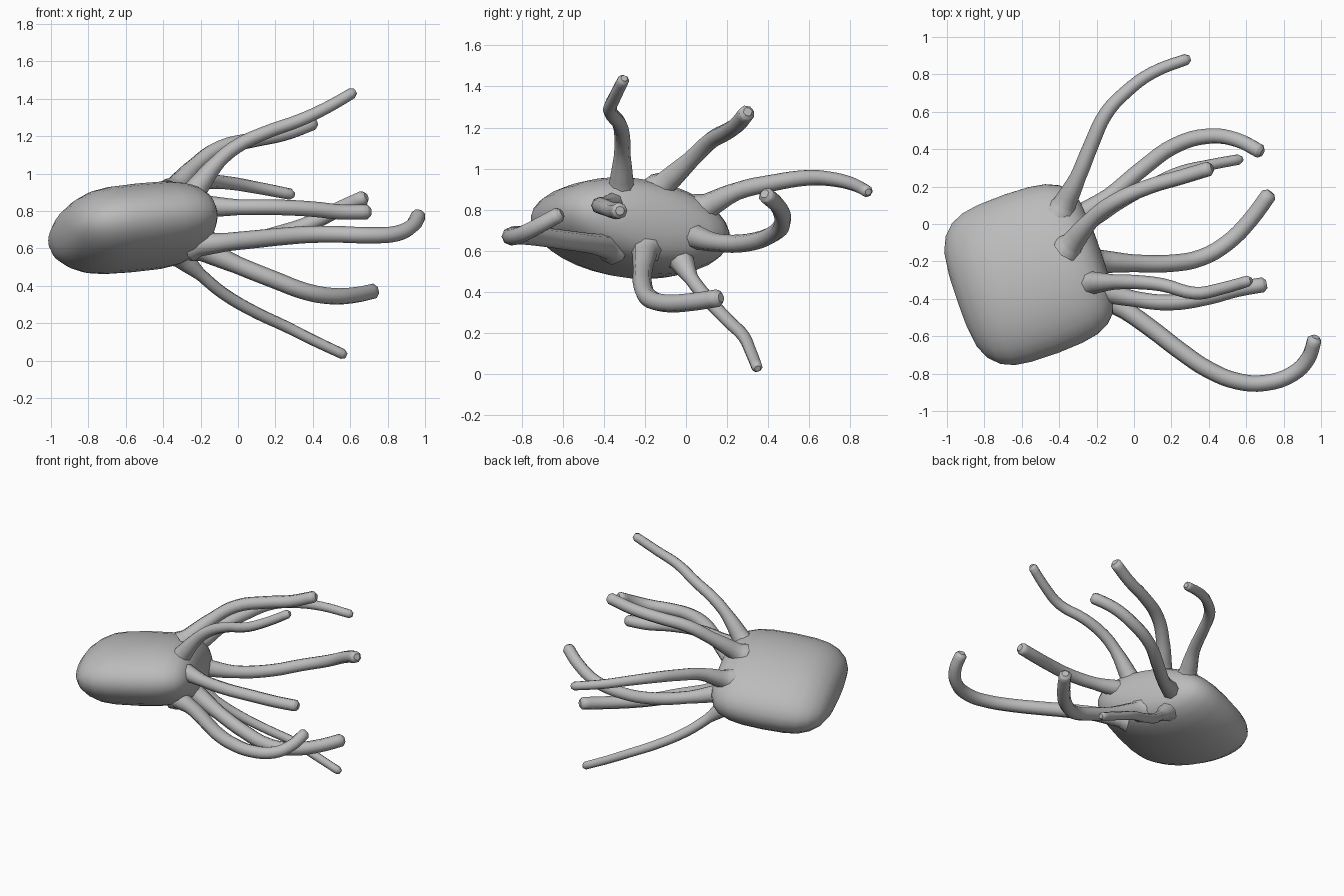
import bpy, bmesh, math
from mathutils import Vector, Matrix

if "Cube" in bpy.data.objects:
    bpy.data.objects.remove(bpy.data.objects["Cube"])

skin = bpy.data.materials.new("grey_skin")
skin.diffuse_color = (0.5, 0.5, 0.5, 1)
skin.use_nodes = True
skin.node_tree.nodes["Principled BSDF"].inputs["Base Color"].default_value = skin.diffuse_color


def smooth(obj, angle):
    bpy.ops.object.select_all(action='DESELECT')
    obj.select_set(True)
    bpy.context.view_layer.objects.active = obj
    bpy.ops.object.shade_smooth_by_angle(angle=math.radians(angle))


# Body: elliptical rings lofted along a tilted axis, with rounded ends
axis = Vector((0.94, 0.34, 0.09)).normalized()
side = Vector((-0.34, 0.94, -0.19))
side = (side - axis * side.dot(axis)).normalized()
up = axis.cross(side)
centre = Vector((-0.552, -0.267, 0.71))
# (distance along axis, width scale, thickness scale)
profile = [(-0.415, 0.35, 0.22), (-0.40, 0.60, 0.42), (-0.365, 0.77, 0.62),
           (-0.31, 0.89, 0.79), (-0.24, 0.96, 0.92), (-0.15, 0.99, 0.98),
           (0.0, 1.0, 1.0), (0.14, 0.985, 0.99), (0.23, 0.95, 0.94),
           (0.30, 0.88, 0.84), (0.345, 0.78, 0.70), (0.375, 0.62, 0.50),
           (0.39, 0.35, 0.25)]
SEG = 32
bm = bmesh.new()
rings = []
for t, w, h in profile:
    rings.append([bm.verts.new(centre + axis * t
                               + side * (0.455 * w * math.cos(a))
                               + up * (0.228 * h * math.sin(a)))
                  for a in (2 * math.pi * i / SEG for i in range(SEG))])
for r, s in zip(rings, rings[1:]):
    for i in range(SEG):
        j = (i + 1) % SEG
        bm.faces.new((r[i], r[j], s[j], s[i]))
for ring, t in ((rings[0], -0.42), (rings[-1], 0.395)):
    tip = bm.verts.new(centre + axis * t)
    for i in range(SEG):
        bm.faces.new((ring[i], ring[(i + 1) % SEG], tip))
bmesh.ops.recalc_face_normals(bm, faces=bm.faces)
mesh = bpy.data.meshes.new("body")
bm.to_mesh(mesh)
bm.free()
body = bpy.data.objects.new("body", mesh)
bpy.context.collection.objects.link(body)
mesh.materials.append(skin)
smooth(body, 60)


# Tentacle: round tube through the points, flared root and rounded tip
def tentacle(name, radius, tip_radius, pts):
    pts = [Vector(p) for p in pts]
    root = pts[0] + (pts[0] - pts[1]).normalized() * 0.05
    end_dir = (pts[-1] - pts[-2]).normalized()
    path = [root] + pts + [pts[-1] + end_dir * 0.02]
    n = len(pts)
    radii = [0.085, 0.062] + [radius + (tip_radius - radius) * i / (n - 1)
                              for i in range(1, n)] + [tip_radius * 0.55]
    cu = bpy.data.curves.new(name, 'CURVE')
    cu.dimensions = '3D'
    cu.bevel_depth = 1.0
    cu.bevel_resolution = 2
    cu.resolution_u = 4
    cu.use_fill_caps = True
    sp = cu.splines.new('BEZIER')
    sp.bezier_points.add(len(path) - 1)
    for b, p, r in zip(sp.bezier_points, path, radii):
        b.co = p
        b.radius = r
        b.handle_left_type = b.handle_right_type = 'AUTO'
    obj = bpy.data.objects.new(name, cu)
    bpy.context.collection.objects.link(obj)
    cu.materials.append(skin)
    bpy.ops.object.select_all(action='DESELECT')
    obj.select_set(True)
    bpy.context.view_layer.objects.active = obj
    bpy.ops.object.convert(target='MESH')
    smooth(bpy.context.object, 50)


tentacle("tentacle_top_front", 0.042, 0.03, [
    (-0.23, -0.315, 0.91), (-0.10, -0.31, 1.07), (0.0, -0.31, 1.15),
    (0.15, -0.325, 1.22), (0.33, -0.37, 1.285), (0.47, -0.345, 1.35),
    (0.61, -0.305, 1.43)])
tentacle("tentacle_top_back", 0.045, 0.04, [
    (-0.33, -0.10, 0.93), (-0.22, 0.03, 1.05), (-0.10, 0.12, 1.135),
    (0.08, 0.20, 1.18), (0.25, 0.25, 1.215), (0.40, 0.295, 1.27)])
tentacle("tentacle_far_back", 0.046, 0.03, [
    (-0.37, 0.11, 0.82), (-0.30, 0.25, 0.89), (-0.23, 0.42, 0.93),
    (-0.15, 0.59, 0.955), (-0.05, 0.70, 0.95), (0.10, 0.81, 0.925),
    (0.28, 0.88, 0.89)])
tentacle("tentacle_back", 0.045, 0.04, [
    (-0.29, 0.04, 0.67), (-0.13, 0.15, 0.64), (0.05, 0.30, 0.64),
    (0.22, 0.42, 0.68), (0.40, 0.47, 0.74), (0.55, 0.45, 0.815),
    (0.67, 0.39, 0.87)])
tentacle("tentacle_bottom_back", 0.036, 0.028, [
    (-0.30, -0.02, 0.55), (-0.20, 0.03, 0.46), (-0.08, 0.11, 0.36),
    (0.10, 0.21, 0.255), (0.25, 0.28, 0.185), (0.40, 0.315, 0.11),
    (0.56, 0.345, 0.035)])
tentacle("tentacle_bottom_front", 0.048, 0.043, [
    (-0.18, -0.20, 0.59), (0.0, -0.21, 0.51), (0.20, -0.21, 0.43),
    (0.36, -0.18, 0.37), (0.50, -0.10, 0.345), (0.62, 0.02, 0.35),
    (0.72, 0.155, 0.37)])
tentacle("tentacle_front", 0.043, 0.04, [
    (-0.20, -0.35, 0.825), (0.0, -0.40, 0.82), (0.20, -0.42, 0.82),
    (0.40, -0.39, 0.81), (0.55, -0.35, 0.795), (0.69, -0.325, 0.795)])
tentacle("tentacle_far_front", 0.05, 0.04, [
    (-0.20, -0.38, 0.62), (-0.05, -0.46, 0.635), (0.10, -0.565, 0.65),
    (0.25, -0.68, 0.665), (0.40, -0.78, 0.675), (0.55, -0.84, 0.675),
    (0.70, -0.85, 0.67), (0.85, -0.80, 0.68), (0.93, -0.72, 0.72),
    (0.965, -0.62, 0.775)])
